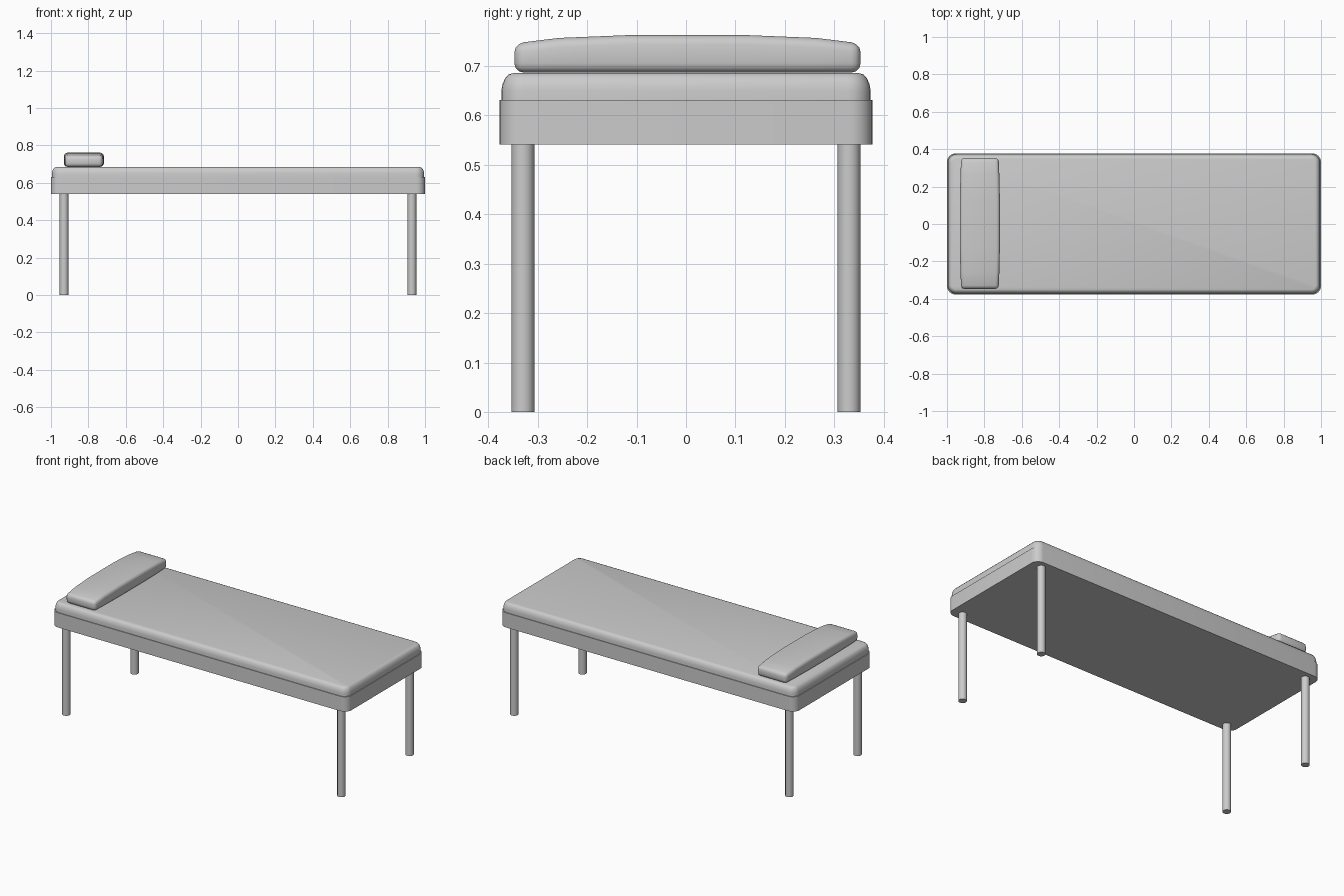
import bpy, bmesh, math

if "Cube" in bpy.data.objects:
    bpy.data.objects.remove(bpy.data.objects["Cube"])


def finish(bm, name, angle=35):
    bmesh.ops.recalc_face_normals(bm, faces=bm.faces)
    me = bpy.data.meshes.new(name)
    bm.to_mesh(me)
    bm.free()
    ob = bpy.data.objects.new(name, me)
    bpy.context.collection.objects.link(ob)
    bpy.ops.object.select_all(action='DESELECT')
    bpy.context.view_layer.objects.active = ob
    ob.select_set(True)
    bpy.ops.object.shade_smooth_by_angle(angle=math.radians(angle))
    return ob


def loft(rings):
    bm = bmesh.new()
    loops = [[bm.verts.new(p) for p in ring] for ring in rings]
    n = len(loops[0])
    for a, b in zip(loops, loops[1:]):
        for i in range(n):
            j = (i + 1) % n
            bm.faces.new((a[i], a[j], b[j], b[i]))
    bm.faces.new(loops[0][::-1])
    bm.faces.new(loops[-1])
    return bm


def rounded_rect(hx, hy, r, z, steps=6):
    pts = []
    for k, (sx, sy) in enumerate(((1, 1), (-1, 1), (-1, -1), (1, -1))):
        for i in range(steps + 1):
            a = math.pi / 2 * (k + i / steps)
            pts.append((sx * (hx - r) + r * math.cos(a),
                        sy * (hy - r) + r * math.sin(a), z))
    return pts


def slab(name, hx, hy, r, profile):
    # profile: (inset, height) pairs
    return finish(loft([rounded_rect(hx - d, hy - d, r - d, z) for d, z in profile]), name)


# Bed frame
slab("bed_frame", 1.0, 0.377, 0.045, [(0, 0.541), (0, 0.631)])

# Mattress with rounded top edge
slab("mattress", 0.995, 0.373, 0.045,
     [(0, 0.625), (0, 0.650), (0.002, 0.662), (0.007, 0.674),
      (0.014, 0.682), (0.024, 0.685)])

# Legs
for xs, xn in ((-1, "head"), (1, "foot")):
    for ys, yn in ((-1, "front"), (1, "back")):
        bm = bmesh.new()
        bmesh.ops.create_cone(bm, cap_ends=True, segments=24, radius1=0.0232,
                              radius2=0.0232, depth=0.545)
        bmesh.ops.translate(bm, verts=bm.verts, vec=(xs * 0.93, ys * 0.3295, 0.2725))
        finish(bm, f"{xn}_{yn}_leg")

# Pillow: arched block, narrower at the ends, rounded edges
half = [(0.35, 0.100, 0.745), (0.26, 0.104, 0.756), (0.125, 0.107, 0.7615)]
stations = [(-y, w, z) for y, w, z in half] + half[::-1]
cx, bottom = -0.824, 0.686
bm = loft([[(cx - w, y + 0.003, bottom), (cx + w, y + 0.003, bottom),
            (cx + w, y + 0.003, top), (cx - w, y + 0.003, top)]
           for y, w, top in stations])
bmesh.ops.recalc_face_normals(bm, faces=bm.faces)
edges = [e for e in bm.edges if e.calc_face_angle() > math.radians(50)]
bmesh.ops.bevel(bm, geom=edges, offset=0.019, segments=3, profile=0.5, affect='EDGES')
finish(bm, "pillow", 40)
